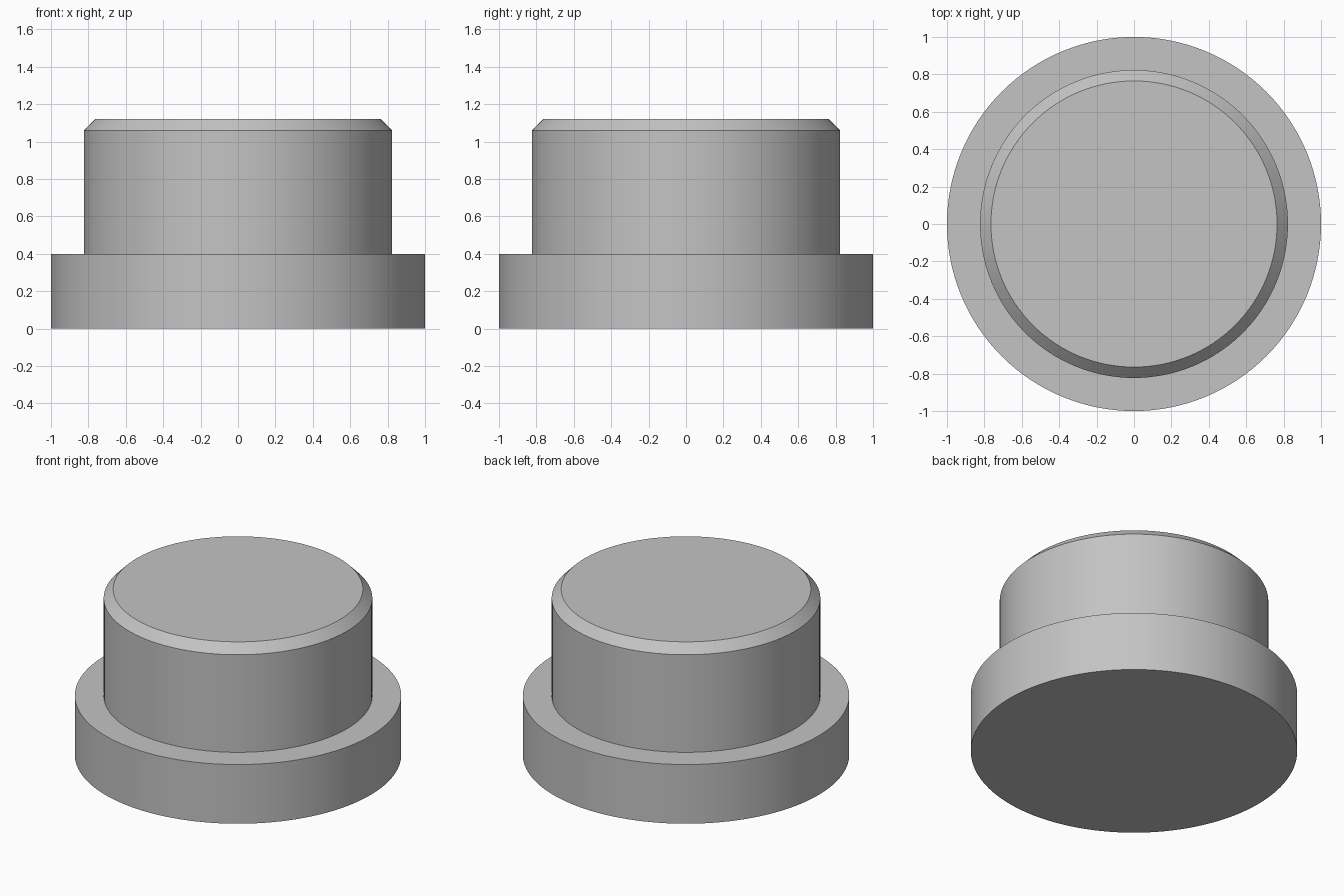
import bpy
import bmesh
import math

cube = bpy.data.objects.get("Cube")
if cube:
    bpy.data.objects.remove(cube, do_unlink=True)

# Single plain grey
grey = bpy.data.materials.new("plain_grey")
grey.use_nodes = True
colour = (0.55, 0.55, 0.55, 1)
grey.diffuse_color = colour
grey.node_tree.nodes["Principled BSDF"].inputs["Base Color"].default_value = colour

SEGMENTS = 128


def lathe(name, profile):
    """Spin a (radius, height) profile around z into a closed solid."""
    bm = bmesh.new()
    verts = [bm.verts.new((r, 0, z)) for r, z in profile]
    edges = [bm.edges.new(pair) for pair in zip(verts, verts[1:])]
    bmesh.ops.spin(bm, geom=verts + edges, cent=(0, 0, 0), axis=(0, 0, 1),
                   angle=math.tau, steps=SEGMENTS, use_duplicate=False)
    bmesh.ops.remove_doubles(bm, verts=bm.verts, dist=0.0001)
    rims = [e for e in bm.edges if e.is_boundary]
    bmesh.ops.holes_fill(bm, edges=rims, sides=0)
    bmesh.ops.recalc_face_normals(bm, faces=bm.faces)
    mesh = bpy.data.meshes.new(name)
    bm.to_mesh(mesh)
    bm.free()
    mesh.materials.append(grey)
    obj = bpy.data.objects.new(name, mesh)
    bpy.context.collection.objects.link(obj)
    bpy.ops.object.select_all(action="DESELECT")
    obj.select_set(True)
    bpy.context.view_layer.objects.active = obj
    bpy.ops.object.shade_smooth_by_angle(angle=math.radians(30))
    return obj


# Flanged plug: wide flange, straight barrel and chamfered top in one solid
lathe("flanged_plug", [(1, 0), (1, 0.4), (0.823, 0.4),
                       (0.823, 1.06), (0.765, 1.12)])
